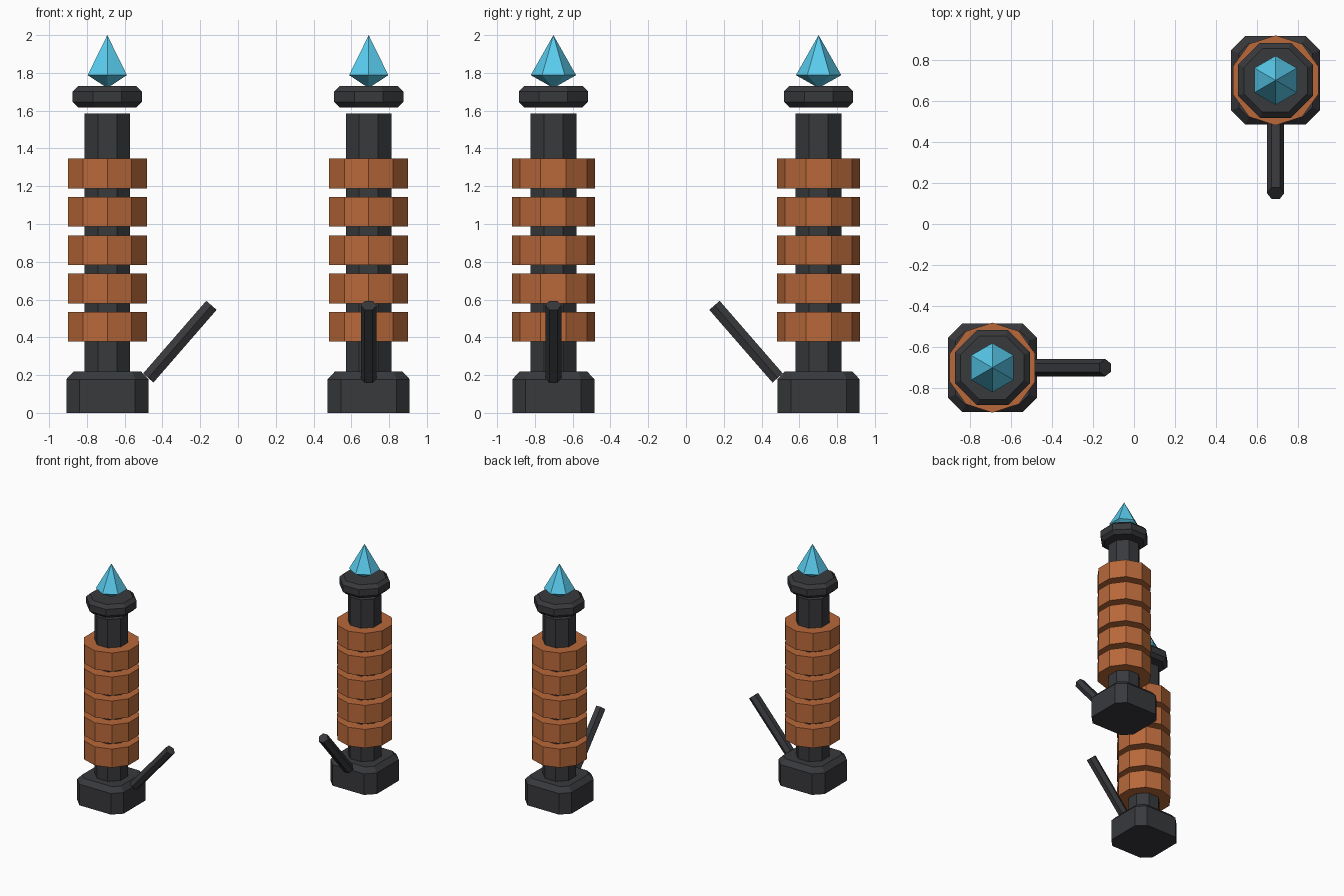
import bpy, bmesh
from math import sin, cos, pi, radians
from mathutils import Vector

if "Cube" in bpy.data.objects:
    bpy.data.objects.remove(bpy.data.objects["Cube"])


def material(name, rgb):
    m = bpy.data.materials.new(name)
    m.diffuse_color = (*rgb, 1)
    m.use_nodes = True
    m.node_tree.nodes["Principled BSDF"].inputs["Base Color"].default_value = m.diffuse_color
    return m


IRON = material("dark_iron", (0.04, 0.041, 0.046))
COPPER = material("copper", (0.48, 0.14, 0.042))
CRYSTAL = material("blue_crystal", (0.1, 0.6, 0.85))


def polygon(n, r, z, start=0.0):
    return [(r * cos(start + 2 * pi * i / n), r * sin(start + 2 * pi * i / n), z)
            for i in range(n)]


def octagon(flat, z):
    """Regular octagon with flats facing the axes."""
    return polygon(8, flat / cos(pi / 8), z, pi / 8)


def cut_square(h, c, z):
    """Square of half width h with corners cut by c."""
    k = h - c
    return [(h, -k, z), (h, k, z), (k, h, z), (-k, h, z),
            (-h, k, z), (-h, -k, z), (-k, -h, z), (k, -h, z)]


def loft(name, rings, mat, origin):
    """Join rings of points (a single point makes a tip) into a closed solid."""
    bm = bmesh.new()
    loops = [[bm.verts.new(p) for p in ring] for ring in rings]
    for a, b in zip(loops, loops[1:]):
        n = max(len(a), len(b))
        for i in range(n):
            j = (i + 1) % n
            if len(a) == 1:
                bm.faces.new((a[0], b[j], b[i]))
            elif len(b) == 1:
                bm.faces.new((a[i], a[j], b[0]))
            else:
                bm.faces.new((a[i], a[j], b[j], b[i]))
    for end in (loops[0], loops[-1]):
        if len(end) > 2:
            bm.faces.new(end)
    bmesh.ops.recalc_face_normals(bm, faces=bm.faces[:])
    me = bpy.data.meshes.new(name)
    bm.to_mesh(me)
    bm.free()
    me.materials.append(mat)
    ob = bpy.data.objects.new(name, me)
    ob.location = origin
    bpy.context.collection.objects.link(ob)
    return ob


def tower(label, x, y, heading):
    at = Vector((x, y, 0))
    # chamfered foot
    loft(label + "_base", [cut_square(0.217, 0.07, 0), cut_square(0.217, 0.07, 0.178),
                           cut_square(0.18, 0.048, 0.218)], IRON, at)
    # octagonal core
    loft(label + "_column", [octagon(0.121, 0.2), octagon(0.121, 1.586)], IRON, at)
    # stacked ten-sided coils
    for i in range(5):
        z = 0.377 + 0.2030 * i
        loft(f"{label}_coil_{i + 1}", [polygon(10, 0.22, z, pi / 2),
                                       polygon(10, 0.22, z + 0.157, pi / 2)], COPPER, at)
    # floating bevelled cap
    loft(label + "_cap", [octagon(0.155, 1.618), octagon(0.183, 1.646),
                          octagon(0.183, 1.702), octagon(0.155, 1.73)], IRON, at)
    # six-sided crystal
    loft(label + "_crystal", [[(0, 0, 1.72)], polygon(6, 0.12, 1.788, pi / 2),
                              [(0, 0, 2.0)]], CRYSTAL, at)
    # slanted lever leaning out of the foot
    out = Vector((cos(heading), sin(heading), 0))
    lever = loft(label + "_lever", [polygon(6, 0.042, -0.255, pi / 2),
                                    polygon(6, 0.042, 0.255, pi / 2)], IRON,
                 at + out * 0.384 + Vector((0, 0, 0.377)))
    lever.rotation_euler = (0, radians(41), heading)


tower("left_tower", -0.692, -0.702, 0)
tower("right_tower", 0.692, 0.702, -pi / 2)
